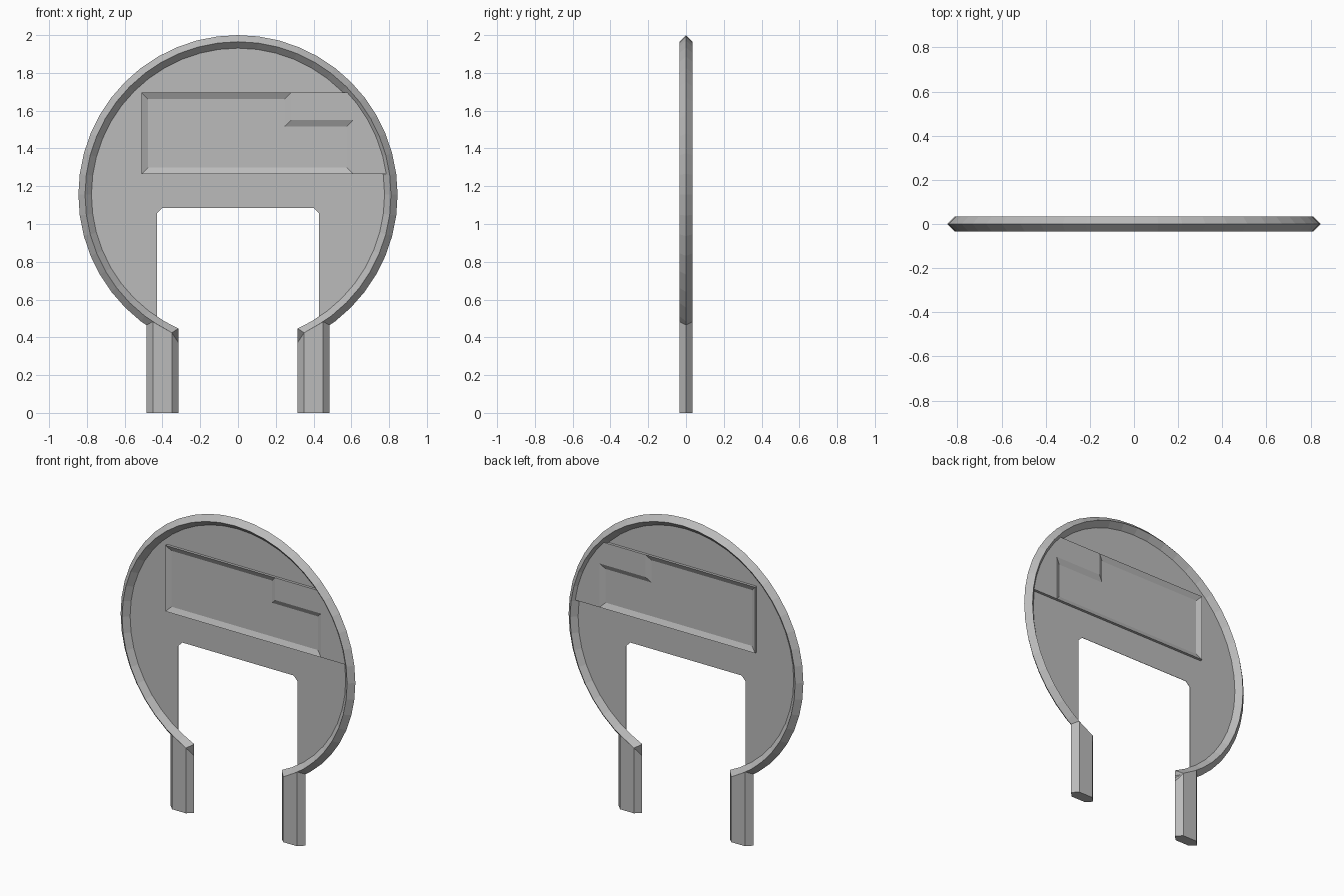
import bpy, bmesh
from math import sin, cos, asin, sqrt, radians, pi

cube = bpy.data.objects.get("Cube")
if cube:
    bpy.data.objects.remove(cube, do_unlink=True)

CZ = 1.155                      # height of the ring centre
R_OUT, R_MID, R_IN = 0.845, 0.81, 0.775
D = 0.035                       # half depth of ring and legs
SEGS = 48

grey = bpy.data.materials.new("plain_grey")
grey.use_nodes = True
grey.diffuse_color = (0.5, 0.5, 0.5, 1)
grey.node_tree.nodes["Principled BSDF"].inputs["Base Color"].default_value = (0.5, 0.5, 0.5, 1)


def finish(name, bm):
    bmesh.ops.remove_doubles(bm, verts=bm.verts, dist=0.0001)
    bmesh.ops.recalc_face_normals(bm, faces=bm.faces)
    mesh = bpy.data.meshes.new(name)
    bm.to_mesh(mesh)
    bm.free()
    mesh.materials.append(grey)
    obj = bpy.data.objects.new(name, mesh)
    bpy.context.collection.objects.link(obj)
    return obj


def face(bm, points):
    bm.faces.new([bm.verts.new(p) for p in points])


def bridge(bm, loop_a, loop_b, closed=True):
    n = len(loop_a)
    for i in range(n if closed else n - 1):
        j = (i + 1) % n
        face(bm, [loop_a[i], loop_a[j], loop_b[j], loop_b[i]])


def at_depth(outline, y):
    return [(x, y, z) for x, z in outline]


def below(r, x):
    """Height of the lower half of a circle at x."""
    return CZ - sqrt(r * r - x * x)


# Ring: diamond section swept round, ends trimmed to the legs' inner bevels
LEG_IN, LEG_OUT = 0.315, 0.485
profile = [(R_OUT, 0), (R_MID, -D), (R_IN, 0), (R_MID, D)]


def ring_section(angle, side=0):
    points = []
    for r, y in profile:
        a = side * (pi - asin((LEG_IN + abs(y)) / r)) if side else angle
        points.append((r * sin(a), y, CZ + r * cos(a)))
    return points


step = 2 * pi / SEGS
limit = int(radians(153) / step)
sections = [ring_section(0, -1)]
sections += [ring_section(i * step) for i in range(-limit, limit + 1)]
sections.append(ring_section(0, 1))
bm = bmesh.new()
for a, b in zip(sections, sections[1:]):
    bridge(bm, a, b)
face(bm, sections[0])
face(bm, sections[-1])
finish("ring", bm)

# Legs: six-sided bars whose tops run into the ring
for name, side in (("left_leg", 1), ("right_leg", -1)):
    section = [(LEG_IN, 0), (LEG_IN + D, -D), (LEG_OUT - D, -D),
               (LEG_OUT, 0), (LEG_OUT - D, D), (LEG_IN + D, D)]
    bottom = [(side * x, y, 0) for x, y in section]
    top = [(side * x, y, below(R_MID, x)) for x, y in section]
    bm = bmesh.new()
    bridge(bm, bottom, top)
    face(bm, bottom)
    face(bm, top)
    finish(name, bm)

# Web: thin sheet filling the ring, with a chamfered doorway
DOOR_X, DOOR_Z, CUT = 0.43, 1.085, 0.03
r = R_IN + 0.008
end = pi - asin(DOOR_X / r)
half = [(DOOR_X - CUT, DOOR_Z), (DOOR_X, DOOR_Z - CUT), (DOOR_X, below(r, DOOR_X))]
half += [(r * sin(i * step), CZ + r * cos(i * step)) for i in range(int(end / step), 0, -1)]
web = half + [(0, CZ + r)] + [(-x, z) for x, z in reversed(half)]
T = 0.001
bm = bmesh.new()
bridge(bm, at_depth(web, -T), at_depth(web, T))
for y in (-T, T):
    face(bm, at_depth(web, y))
finish("web", bm)

# Panel: raised plate on both sides with a bevelled notched recess
H, FLOOR, B = 0.018, 0.002, 0.033
X0, X1, X2 = -0.51, 0.28, 0.61
Z0, Z1, Z2 = 1.265, 1.55, 1.695
rim = [(X0, Z0), (X2, Z0), (X2, Z1), (X1, Z1), (X1, Z2), (X0, Z2)]
floor = [(X0 + B, Z0 + B), (X2 - B, Z0 + B), (X2 - B, Z1 - B),
         (X1 - B, Z1 - B), (X1 - B, Z2 - B), (X0 + B, Z2 - B)]
r = R_IN + H
a0, a1 = asin((Z0 - CZ) / r), asin((Z2 - CZ) / r)
arc = [(r * cos(a0 + (a1 - a0) * i / 6), CZ + r * sin(a0 + (a1 - a0) * i / 6))
       for i in range(7)]
raised = [rim[1]] + arc + [rim[4], rim[3], rim[2]]
outline = rim[:2] + arc + rim[4:]
bm = bmesh.new()
bridge(bm, at_depth(outline, -H), at_depth(outline, H))
for s in (-1, 1):
    face(bm, at_depth(raised, s * H))
    bridge(bm, at_depth(rim, s * H), at_depth(floor, s * FLOOR))
    face(bm, at_depth(floor, s * FLOOR))
finish("recessed_panel", bm)
